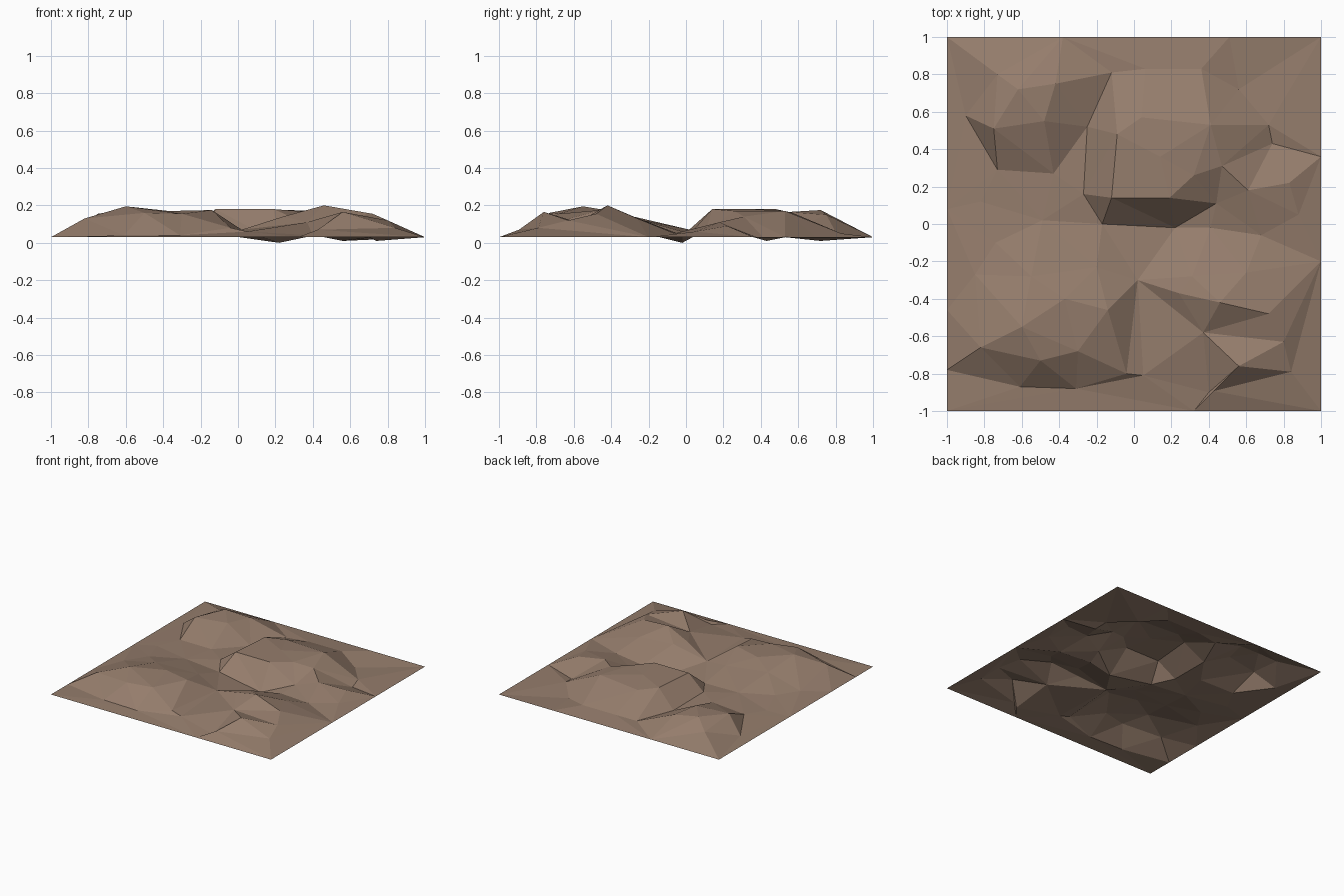
import bpy
from mathutils import Vector
from mathutils.geometry import delaunay_2d_cdt

points, edges = [], []


def vert(p):
    """Index of a terrain point, shared between features."""
    for i, q in enumerate(points):
        if abs(q[0] - p[0]) < 0.001 and abs(q[1] - p[1]) < 0.001:
            return i
    points.append(p)
    return len(points) - 1


def line(pts, closed=False):
    """A ridge, rim or valley whose segments stay as mesh edges."""
    ids = [vert(p) for p in pts]
    edges.extend(zip(ids, ids[1:]))
    if closed:
        edges.append((ids[-1], ids[0]))


# square border, level
E = 0.03
line([(x, y, E) for x, y in [
    (-1, -1), (0.32, -1), (1, -1), (1, -0.2), (1, 0.36), (1, 1),
    (0.51, 1), (-0.38, 1), (-1, 1), (-1, 0.08), (-1, -0.46), (-1, -0.78)]], True)

# central plateau: rim, middle, and the valley round its foot
line([(0.04, 0.57, 0.16), (-0.09, 0.48, 0.18), (-0.12, 0.14, 0.18), (0.19, 0.14, 0.18),
      (0.32, 0.26, 0.17), (0.47, 0.31, 0.14), (0.41, 0.53, 0.17)], True)
line([(0.14, 0.36, 0.18)])
line([(-0.12, 0.81, 0.04), (-0.25, 0.52, 0.05), (-0.27, 0.16, 0.07),
      (-0.17, 0, 0.055), (0.22, -0.02, 0.0), (0.41, -0.02, 0.04)])
line([(-0.12, 0.81, 0.04), (0.06, 0.83, 0.05), (0.36, 0.83, 0.05), (0.56, 0.72, 0.01),
      (0.72, 0.53, 0.03), (0.74, 0.43, 0.01), (1, 0.36, E)])
line([(0.19, 0.14, 0.18), (0.22, -0.02, 0.0)])

# low eastern spur
line([(0.44, 0.11, 0.07), (0.61, 0.18, 0.11), (0.83, 0.22, 0.09)])
line([(0.88, 0.05, 0.06)])
line([(0.68, -0.06, 0.05)])

# north-west hill: crest, southern foot, northern crease
line([(-0.9, 0.58, 0.04), (-0.75, 0.51, 0.155), (-0.48, 0.55, 0.165), (-0.42, 0.75, 0.15),
      (-0.12, 0.81, 0.04)])
line([(-0.9, 0.58, 0.04), (-0.73, 0.29, 0.06), (-0.43, 0.27, 0.07), (-0.75, 0.51, 0.155)])
line([(-0.38, 1, E), (-0.73, 0.8, 0.11)])
line([(-0.62, 0.72, 0.175)])
line([(-0.48, 0.55, 0.165), (-0.25, 0.52, 0.05)])

# western saddle
line([(-0.82, 0.12, 0.05), (-0.49, 0.02, 0.07), (-0.17, 0, 0.055)])
line([(-0.74, -0.1, 0.07), (-0.85, -0.27, 0.07)])

# south-west hill: crest, front shoulder and foot
line([(-1, -0.78, E), (-0.82, -0.66, 0.13), (-0.6, -0.55, 0.195), (-0.37, -0.4, 0.17),
      (-0.14, -0.46, 0.175), (0.02, -0.3, 0.07), (-0.04, -0.8, 0.08)])
line([(-0.82, -0.66, 0.13), (-0.5, -0.73, 0.16), (-0.3, -0.68, 0.155), (-0.04, -0.8, 0.08)])
line([(-1, -0.78, E), (-0.61, -0.87, 0.04), (-0.31, -0.88, 0.04), (0.05, -0.81, 0.06)])
line([(-0.2, -0.23, 0.12), (-0.55, -0.28, 0.14)])
line([(-0.14, -0.46, 0.175), (-0.04, -0.8, 0.08)])

# south-east hill: gully, peak, outer shoulder
line([(0.02, -0.3, 0.07), (0.37, -0.58, 0.11), (0.46, -0.42, 0.2), (0.24, -0.37, 0.14),
      (0.37, -0.58, 0.11), (0.56, -0.76, 0.165), (0.84, -0.79, 0.08)])
line([(0.02, -0.3, 0.07), (0.31, -0.28, 0.14), (0.46, -0.42, 0.2), (0.72, -0.48, 0.155)])
line([(0.32, -1, E), (0.56, -0.76, 0.165), (0.8, -0.63, 0.12), (0.37, -0.58, 0.11)])
line([(0.32, -1, E), (0.4, -0.9, 0.04), (0.84, -0.79, 0.08)])
line([(0.6, -0.26, 0.13)])

# triangulate in plan, then lift to height
co, _, faces, orig, _, _ = delaunay_2d_cdt([Vector(p[:2]) for p in points], edges, [], 0, 1e-5)
verts = [(c.x, c.y, points[o[0]][2] if o else 0.07) for c, o in zip(co, orig)]
mesh = bpy.data.meshes.new("terrain")
mesh.from_pydata(verts, [], faces)
mesh.update()
if mesh.polygons[0].normal.z < 0:
    mesh.flip_normals()

soil = bpy.data.materials.new("brown_soil")
soil.diffuse_color = (0.30, 0.205, 0.15, 1)
mesh.materials.append(soil)
terrain = bpy.data.objects.new("terrain", mesh)
bpy.context.collection.objects.link(terrain)
